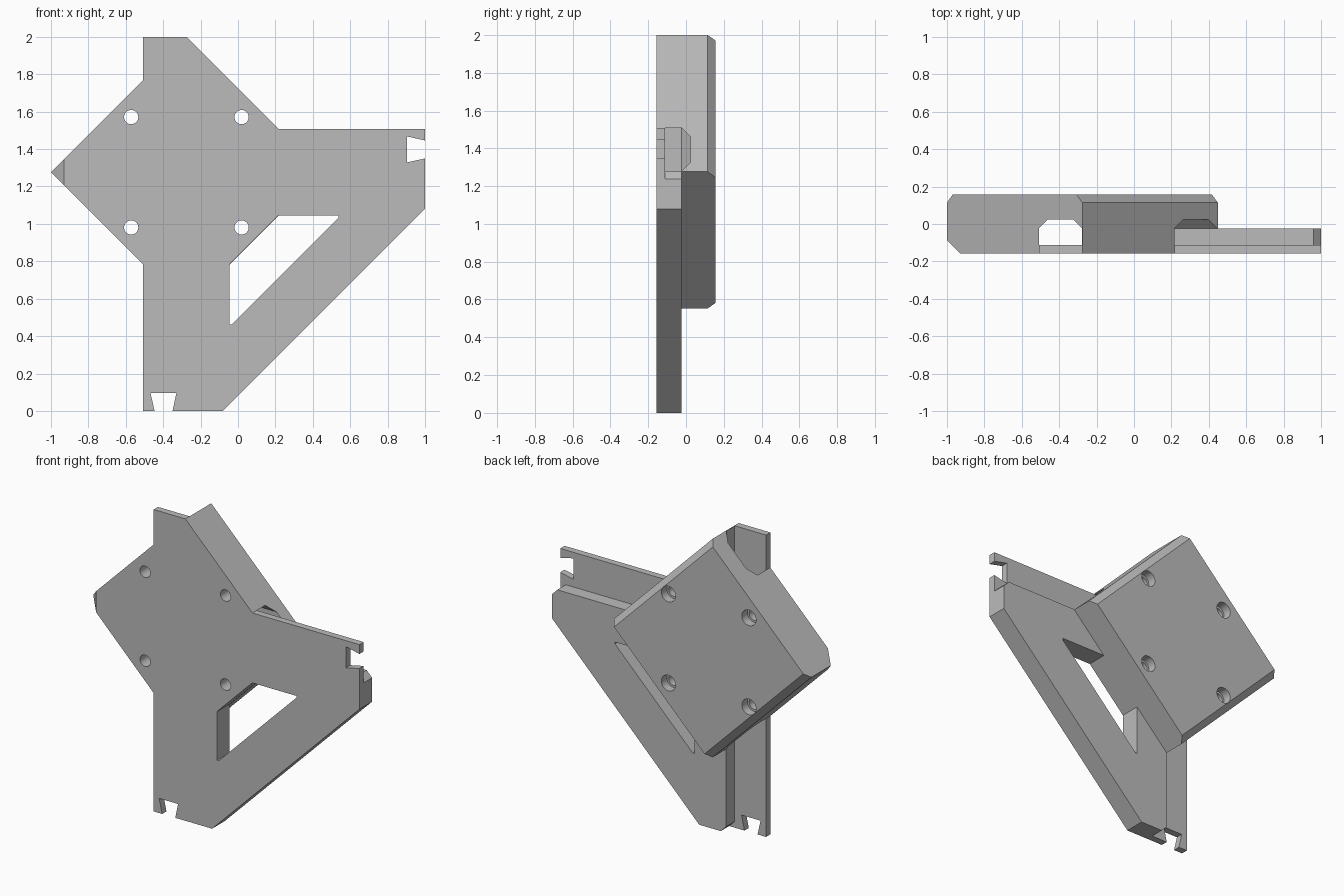
import bpy, bmesh
from math import pi
from mathutils import Matrix, Vector

if "Cube" in bpy.data.objects:
    bpy.data.objects.remove(bpy.data.objects["Cube"], do_unlink=True)

grey = bpy.data.materials.new("light_grey")
grey.use_nodes = True
grey.diffuse_color = (0.5, 0.5, 0.5, 1)
grey.node_tree.nodes["Principled BSDF"].inputs["Base Color"].default_value = (0.5, 0.5, 0.5, 1)

FRONT, WALL, BRACE, BACK = -0.157, -0.112, -0.024, 0.157
IN, OUT = -0.278, -0.508            # inner and outer edge of the rail channel
CX, CZ, R = -0.276, 1.276, 0.724    # centre and half diagonal of the block


def flip(p):
    """Mirror an (x, z) point across the bracket's diagonal."""
    return (1 - p[1], 1 - p[0])


def sym(points):
    """Complete a half outline with its diagonal mirror image."""
    return points + [flip(p) for p in reversed(points)]


def finish(name, bm):
    bmesh.ops.recalc_face_normals(bm, faces=bm.faces)
    mesh = bpy.data.meshes.new(name)
    bm.to_mesh(mesh)
    bm.free()
    mesh.materials.append(grey)
    ob = bpy.data.objects.new(name, mesh)
    bpy.context.collection.objects.link(ob)
    return ob


def extrude(name, points, offset):
    bm = bmesh.new()
    face = bm.faces.new([bm.verts.new(p) for p in points])
    new = bmesh.ops.extrude_face_region(bm, geom=[face])["geom"]
    bmesh.ops.translate(bm, vec=offset, verts=[v for v in new if isinstance(v, bmesh.types.BMVert)])
    return finish(name, bm)


def slab(name, outline, y0, y1):
    return extrude(name, [(x, y0, z) for x, z in outline], (0, y1 - y0, 0))


def cylinder(name, x, z, radius, y0, y1):
    bm = bmesh.new()
    bmesh.ops.create_cone(bm, cap_ends=True, segments=32, radius1=radius, radius2=radius, depth=y1 - y0,
                          matrix=Matrix.Translation((x, (y0 + y1) / 2, z)) @ Matrix.Rotation(pi / 2, 4, 'X'))
    return finish(name, bm)


def combine(target, tool, operation):
    mod = target.modifiers.new(operation.lower(), 'BOOLEAN')
    mod.operation, mod.solver, mod.object = operation, 'EXACT', tool
    bpy.context.view_layer.update()
    graph = bpy.context.evaluated_depsgraph_get()
    mesh = bpy.data.meshes.new_from_object(target.evaluated_get(graph))
    target.modifiers.clear()
    target.data = mesh
    bpy.data.objects.remove(tool, do_unlink=True)


# Front plate with a dovetail notch at the end of each arm
half = [(CX, 2.0), (OUT, 2.0), (OUT, 1.768), (-1.0, CZ), (OUT, 0.784), (OUT, 0),
        (-0.446, 0), (-0.468, 0.097), (-0.329, 0.097), (-0.35, 0), (-0.08, 0)]
arm = half[5:]
outline = half + [flip(p) for p in reversed(arm)] + [(0.216, 1.508)]
bracket = slab("corner_bracket", outline, FRONT, WALL)

# Thick diagonal brace with clipped ends
brace = slab("brace", sym([(IN, 0.04), (IN + 0.04, 0), (-0.08, 0)]) + [(IN, 1 - IN)], WALL, BRACE)

# Diamond block, two opposite rear edges chamfered
block = slab("block", [(CX, CZ + R), (CX + R, CZ), (CX, CZ - R), (CX - R, CZ)], WALL, BACK)
bm = bmesh.new()
bm.from_mesh(block.data)
edges = []
for e in bm.edges:
    mid = (e.verts[0].co + e.verts[1].co) / 2 - Vector((CX, 0, CZ))
    if mid.y > BACK - 0.01 and mid.x * mid.z > 0.01:
        edges.append(e)
bmesh.ops.bevel(bm, geom=edges, offset=0.043, segments=1, affect='EDGES')
bm.to_mesh(block.data)
bm.free()

# Two rail channels through the block
lo, hi, top, c = OUT, IN, 0.025, 0.049
section = [(lo, -0.3), (hi, -0.3), (hi, top - c), (hi - c, top), (lo + c, top), (lo, top - c)]
combine(block, extrude("upright_channel", [(x, y, -0.2) for x, y in section], (0, 0, 2.4)), 'DIFFERENCE')
combine(block, extrude("level_channel", [(-0.4, y, 1 - x) for x, y in section], (1.6, 0, 0)), 'DIFFERENCE')

combine(bracket, brace, 'UNION')
combine(bracket, block, 'UNION')

# Triangular window
window = sym([(-0.045, 0.785), (-0.045, 0.462), (-0.033, 0.462)])
combine(bracket, slab("window_cutter", window, -0.3, BRACE + 0.0005), 'DIFFERENCE')

# Clipped front of the outer tip
tip = [(-1.1, -0.257 + 0.27, 1), (-1.1, -0.3, 1), (-0.787, -0.3, 1)]
combine(bracket, extrude("tip_cutter", tip, (0, 0, 0.6)), 'DIFFERENCE')

# Screw holes with counterbores at the back
for sx in (-1, 1):
    for sz in (-1, 1):
        x, z = CX + sx * 0.295, CZ + sz * 0.295
        combine(bracket, cylinder("screw_hole", x, z, 0.038, -0.3, 0.3), 'DIFFERENCE')
        combine(bracket, cylinder("counterbore", x, z, 0.052, 0.10, 0.3), 'DIFFERENCE')

# Smooth the bores, keep edges sharp
bpy.ops.object.select_all(action='DESELECT')
bracket.select_set(True)
bpy.context.view_layer.objects.active = bracket
bpy.ops.object.shade_smooth_by_angle(angle=0.5)
